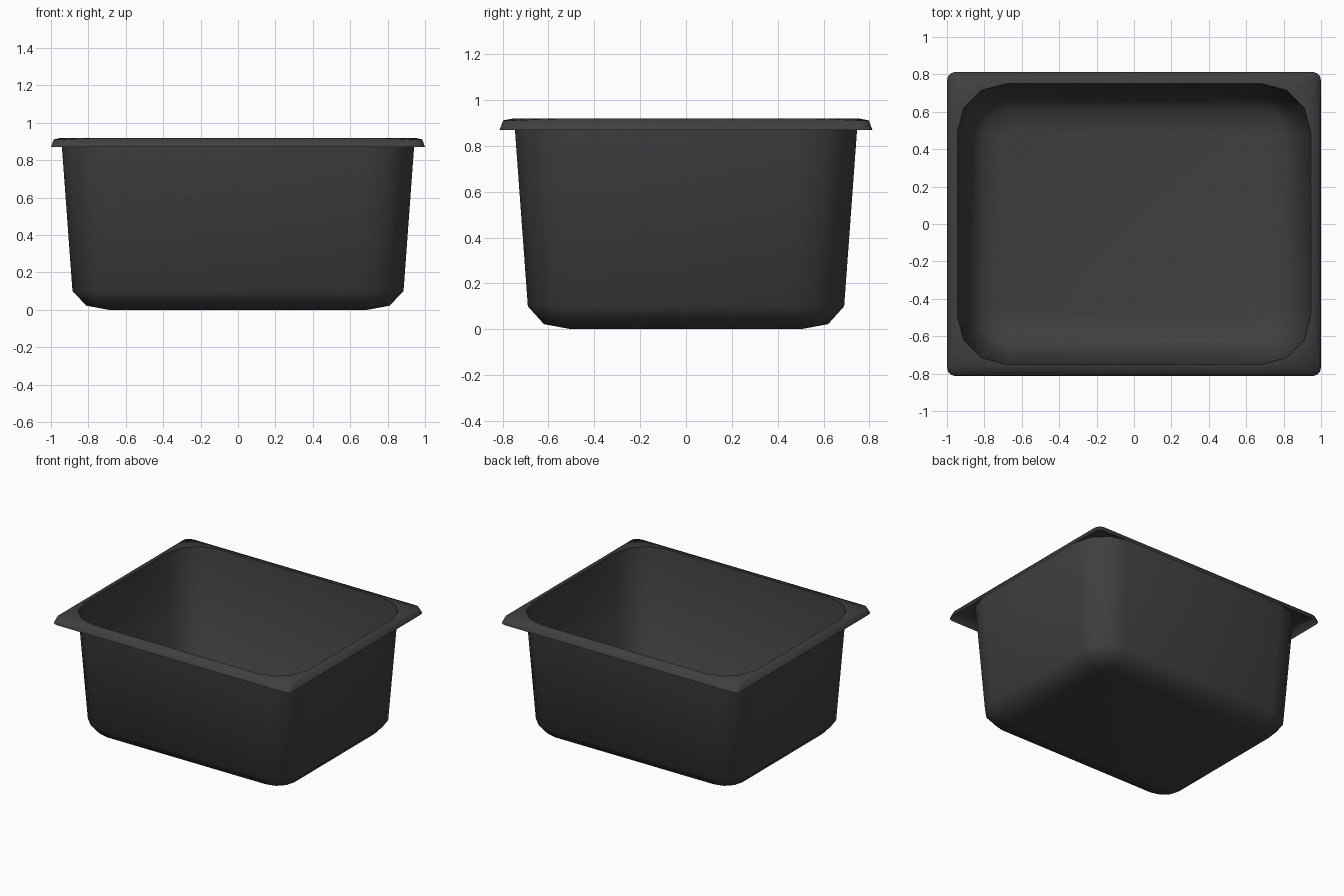
import bpy
import bmesh
import math

cube = bpy.data.objects.get("Cube")
if cube:
    bpy.data.objects.remove(cube, do_unlink=True)

# One dark plastic colour
COLOUR = (0.05, 0.05, 0.05, 1)
mat = bpy.data.materials.new("dark grey plastic")
mat.use_nodes = True
mat.diffuse_color = COLOUR
bsdf = mat.node_tree.nodes["Principled BSDF"]
bsdf.inputs["Base Color"].default_value = COLOUR
bsdf.inputs["Roughness"].default_value = 0.6


def rounded_ring(bm, hx, hy, r, z, steps=3):
    """Rounded rectangle of vertices, anticlockwise from the right side."""
    verts = []
    for quarter, (sx, sy) in enumerate([(1, 1), (-1, 1), (-1, -1), (1, -1)]):
        for i in range(steps + 1):
            a = math.pi / 2 * (quarter + i / steps)
            verts.append(bm.verts.new((sx * (hx - r) + r * math.cos(a),
                                       sy * (hy - r) + r * math.sin(a), z)))
    return verts


def loft(name, rings, floor=False):
    """Skin the rings (half width, half depth, corner radius, height)."""
    bm = bmesh.new()
    loops = [rounded_ring(bm, *ring) for ring in rings]
    for low, high in zip(loops, loops[1:]):
        for i in range(len(low)):
            j = (i + 1) % len(low)
            bm.faces.new((low[i], low[j], high[j], high[i]))
    if floor:
        bm.faces.new(loops[0][::-1])
    mesh = bpy.data.meshes.new(name)
    bm.to_mesh(mesh)
    bm.free()
    mesh.materials.append(mat)
    obj = bpy.data.objects.new(name, mesh)
    bpy.context.collection.objects.link(obj)
    bpy.ops.object.select_all(action='DESELECT')
    obj.select_set(True)
    bpy.context.view_layer.objects.active = obj
    bpy.ops.object.shade_smooth_by_angle(angle=math.radians(60))
    return obj


# Tapered thin-walled tub with a rounded base
loft("tub", [
    (0.69, 0.50, 0.04, 0.0),
    (0.81, 0.62, 0.14, 0.022),
    (0.885, 0.69, 0.22, 0.10),
    (0.945, 0.75, 0.26, 0.92),
], floor=True)

# Thin rim with a turned-down outer lip
loft("rim", [
    (1.0, 0.813, 0.045, 0.87),
    (0.985, 0.798, 0.05, 0.911),
    (0.945, 0.75, 0.26, 0.92),
])
